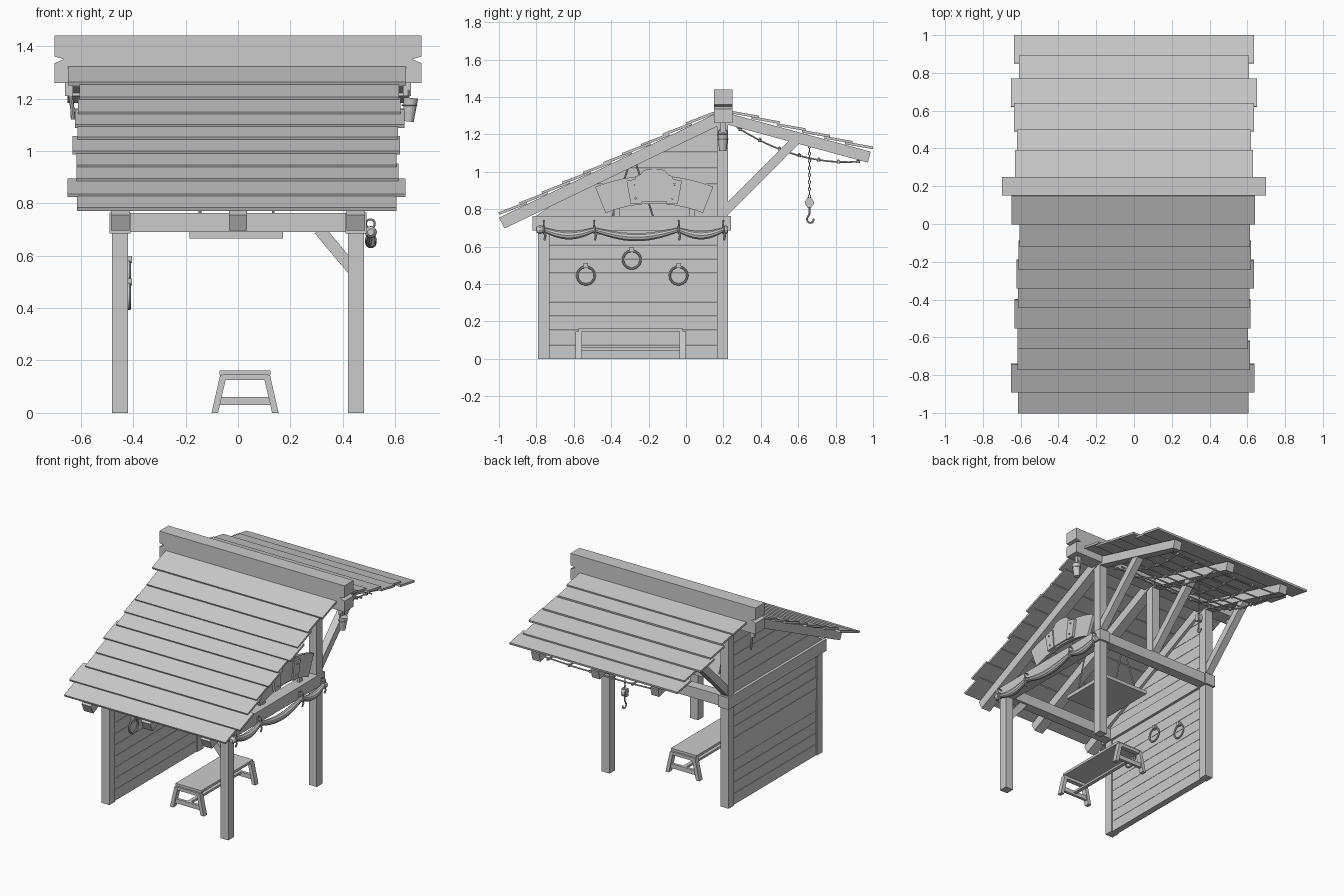
import bpy, bmesh, math, random
from mathutils import Vector, Matrix

if "Cube" in bpy.data.objects:
    bpy.data.objects.remove(bpy.data.objects["Cube"])
random.seed(4)


def add_mesh(name, bm):
    bmesh.ops.recalc_face_normals(bm, faces=bm.faces)
    me = bpy.data.meshes.new(name)
    bm.to_mesh(me)
    bm.free()
    ob = bpy.data.objects.new(name, me)
    bpy.context.collection.objects.link(ob)
    return ob


def box(name, x0, x1, y0, y1, z0, z1):
    bm = bmesh.new()
    m = Matrix.Translation(((x0 + x1) / 2, (y0 + y1) / 2, (z0 + z1) / 2)) @ Matrix.Diagonal((x1 - x0, y1 - y0, z1 - z0, 1))
    bmesh.ops.create_cube(bm, size=1, matrix=m)
    return add_mesh(name, bm)


def beam(name, p, q, w, h):
    """Bar from p to q, w wide sideways and h high."""
    p, q = Vector(p), Vector(q)
    d = q - p
    bm = bmesh.new()
    m = Matrix.Translation((p + q) / 2) @ d.to_track_quat('Y', 'Z').to_matrix().to_4x4() @ Matrix.Diagonal((w, d.length, h, 1))
    bmesh.ops.create_cube(bm, size=1, matrix=m)
    return add_mesh(name, bm)


def prism(name, pts, axis, a, b):
    """Extrude a 2D outline along x (outline in y,z) or y (outline in x,z)."""
    bm = bmesh.new()
    put = (lambda u, v, t: (t, u, v)) if axis == 'x' else (lambda u, v, t: (u, t, v))
    f = bm.faces.new([bm.verts.new(put(u, v, a)) for u, v in pts])
    r = bmesh.ops.extrude_face_region(bm, geom=[f])
    vs = [e for e in r['geom'] if isinstance(e, bmesh.types.BMVert)]
    bmesh.ops.translate(bm, vec=(b - a, 0, 0) if axis == 'x' else (0, b - a, 0), verts=vs)
    return add_mesh(name, bm)


def tube(name, pts, r, radii=None, closed=False, res=2):
    cu = bpy.data.curves.new(name, 'CURVE')
    cu.dimensions = '3D'
    cu.bevel_depth, cu.bevel_resolution, cu.use_fill_caps = r, res, True
    sp = cu.splines.new('POLY')
    sp.points.add(len(pts) - 1)
    for i, p in enumerate(pts):
        sp.points[i].co = (*p, 1)
        sp.points[i].radius = radii[i] if radii else 1
    sp.use_cyclic_u = closed
    ob = bpy.data.objects.new(name, cu)
    bpy.context.collection.objects.link(ob)
    bpy.ops.object.select_all(action='DESELECT')
    ob.select_set(True)
    bpy.context.view_layer.objects.active = ob
    bpy.ops.object.convert(target='MESH')
    bpy.ops.object.shade_smooth_by_angle()
    return bpy.context.object


def ring(name, c, R, r, u, v, n=24, sv=1):
    c, u, v = Vector(c), Vector(u), Vector(v)
    pts = [c + u * R * math.cos(2 * math.pi * i / n) + v * R * sv * math.sin(2 * math.pi * i / n) for i in range(n)]
    return tube(name, pts, r, closed=True)


def cone(name, c, r0, r1, h, n=16, rot=None):
    bm = bmesh.new()
    m = Matrix.Translation(c) @ (rot or Matrix.Identity(4))
    bmesh.ops.create_cone(bm, cap_ends=True, segments=n, radius1=r0, radius2=r1, depth=h, matrix=m)
    return add_mesh(name, bm)


X, Y, Z = (1, 0, 0), (0, 1, 0), (0, 0, 1)
front_z = lambda y: 0.755 + 0.48 * (y + 1)
back_z = lambda y: 1.31 - 0.27 * (y - 0.245)

# timber frame
for s in (-1, 1):
    x = 0.45 * s
    box('front_post', x - .03, x + .03, -.79, -.73, 0, .69)
    box('rear_post', x - .03, x + .03, .165, .225, 0, 1.27)
    box('side_beam', x - .04, x + .04, -.82, .24, .685, .765)
box('center_post', -.03, .03, .165, .225, .76, 1.27)
box('front_cross_beam', -.42, .42, -.795, -.725, .69, .763)
box('rear_cross_beam', -.42, .42, .16, .23, .69, .763)
beam('corner_brace', (.31, -.76, .70), (.44, -.76, .545), .04, .045)
for x in (-.45, 0, .45):
    beam('front_rafter', (x, -.985, front_z(-.985) - .036), (x, .2, front_z(.2) - .036), .07, .065)
    beam('rear_rafter', (x, .2, back_z(.2) - .033), (x, .98, back_z(.98) - .033), .06, .06)
    beam('rear_brace', (x, .19, .77), (x, .585, 1.165), .05, .05)

# notched ridge beam
ridge = [(.70, 1.26), (.70, 1.335), (.665, 1.35), (.70, 1.36), (.70, 1.44)]
prism('ridge_beam', ridge + [(-x, z) for x, z in reversed(ridge)], 'y', .15, .248)

# overlapping roof planks
halves = [.61, .645, .615, .61, .625, .612, .628, .615, .61, .645]
edges = [-1, -.89, -.77, -.66, -.55, -.44, -.34, -.24, -.12, 0]
for h, y in zip(halves, edges):
    e = min(y + .15, .17)
    j = random.uniform(-.008, .008)
    beam('front_roof_plank', (j, y, front_z(y) + .022), (j, e, front_z(e) + .008), 2 * h, .014)
for h, y in zip([.635, .61, .65, .635, .62, .63], [1, .89, .77, .64, .5, .39]):
    e = max(y - .15, .235)
    beam('rear_roof_plank', (0, y, back_z(y) + .022), (0, e, back_z(e) + .008), 2 * h, .014)

# plank wall on the left, with gable above
for i in range(9):
    o = random.uniform(0, .005)
    box('wall_plank', -.47 - o, -.428, -.735, .17, i * .0765, (i + 1) * .0765 - .002)
for i in range(6):
    z0 = .765 + i * .085
    z1 = min(z0 + .083, 1.262)
    ya, yb = [(z + .06 - .755) / .48 - 1 for z in (z0, z1)]
    prism('gable_plank', [(max(ya, -.8), z0), (.17, z0), (.17, z1), (min(yb, .165), z1)], 'x', -.47, -.435)

# iron rings on the inner wall
for y, z in ((-.535, .445), (-.29, .53), (-.04, .445)):
    ring('wall_ring', (-.415, y, z), .047, .006, Y, Z)
    box('ring_staple', -.43, -.405, y - .012, y + .012, z + .042, z + .068)

# bench with splayed legs
box('bench_seat', -.07, .125, -.575, -.015, .145, .162)
for y in (-.59, -.035):
    for s in (-1, 1):
        c = .027
        prism('bench_leg', [(c + s * .128, 0), (c + s * .103, 0), (c + s * .07, .145), (c + s * .095, .145)], 'y', y, y + .035)
    box('bench_rung', -.075, .13, y + .008, y + .027, .03, .06)
    box('bench_cleat', -.06, .115, y + .002, y + .033, .125, .146)
box('bench_stretcher', .015, .04, -.57, -.02, .045, .06)

# hanging shelf under the front roof
box('hanging_shelf', -.185, .172, -.475, -.095, .665, .69)
for x in (-.145, .135):
    for y in (-.42, -.15):
        tube('shelf_rope', [(x, y, .68), (x, -.285, front_z(-.285))], .005)

# arched sign on the right side
A = [math.radians(-21.8 + 43.6 * i / 12) for i in range(13)]
arc = lambda R, a: (-.17 + R * math.sin(a), .13 + R * math.cos(a))
prism('sign_board', [arc(.70, a) for a in A] + [arc(.85, a) for a in reversed(A)], 'x', .45, .472)
bump = [(-.10, .84), (-.10, .975), (-.075, .985), (-.055, 1.01), (0, 1.018)]
prism('sign_plaque', [(-.17 + u, v) for u, v in bump] + [(-.17 - u, v) for u, v in reversed(bump[:-1])], 'x', .455, .482)
for s in (-1, 1):
    a0, a1 = s * math.radians(5.2), s * math.radians(10.2)
    prism('sign_strap', [arc(.705, a0), arc(.84, a0), arc(.835, a1), arc(.71, a1)], 'x', .468, .49)
    for R in (.735, .81):
        y, z = arc(R, s * math.radians(7.7))
        cone('sign_nail', (.492, y, z), .006, .005, .008, 8, Matrix.Rotation(math.pi / 2, 4, 'Y'))
    y = -.17 + s * .2
    box('sign_support', .435, .455, y - .015, y + .015, .75, .84)

# rolled cloth swag tied along the right beam
ties = [-.76, -.49, -.04, .2]
pts, rad = [], []
spans = list(zip([-.80] + ties, ties + [.225], [.0, .03, .04, .03, .0]))
for a, b, sag in spans:
    for i in range(9):
        t = i / 9
        w = math.sin(math.pi * t)
        pts.append((.507, a + (b - a) * t, .69 - sag * w))
        rad.append(.65 + .5 * w)
tube('cloth_swag', pts, .02, rad, res=3)
for y in ties:
    ring('swag_tie', (.507, y, .69), .018, .005, X, Z, 12)
    ring('swag_loop', (.505, y, .722), .017, .004, X, Z, 12)
    tube('swag_tail', [(.51, y, .69), (.518, y + .008, .66), (.512, y + .003, .635)], .006)

# rope net under the rear roof
def net_z(y):
    t = (y - .27) / .66
    return 1.24 - .185 * t - .24 * t * (1 - t)
for i in range(6):
    x = -.40 + .16 * i
    tube('net_rope_long', [(x, .27 + .055 * k, net_z(.27 + .055 * k)) for k in range(13)], .005, res=1)
for k in range(7):
    y = .29 + .105 * k
    z = net_z(y)
    tube('net_rope_cross', [(-.44, y, z + .01), (-.2, y, z), (.2, y, z), (.44, y, z + .01)], .005, res=1)
    for i in range(6):
        cone('net_knot', (-.40 + .16 * i, y, z), .009, .009, .016, 6)

# chain, pulley and hook
for i in range(15):
    ring('chain_link', (0, .66, 1.135 - i * .019), .006, .002, X if i % 2 else Y, Z, 10, 1.8)
cone('pulley', (0, .66, .835), .024, .024, .026, 16, Matrix.Rotation(math.pi / 2, 4, 'Y'))
box('pulley_block', -.018, .018, .648, .672, .81, .862)
hook = [(0, .66, .81), (0, .66, .775)] + [(0, .665 + .018 * math.cos(a), .747 + .02 * math.sin(a)) for a in [math.radians(130 + 24 * i) for i in range(11)]]
tube('hook', hook, .005)

# bucket and pegs under the ridge ends
for s in (-1, 1):
    box('ridge_peg', s * .645 - .015, s * .645 + .015, .185, .21, 1.21, 1.262)
ring('bucket_handle', (.652, .197, 1.205), .024, .003, Y, Z, 16, 1.2)
cone('bucket', (.655, .197, 1.157), .02, .028, .09, 16, Matrix.Rotation(.1, 4, 'Y'))
ring('bucket_hoop', (.655, .197, 1.175), .0275, .003, X, Y, 16)
tube('peg_rope', [(-.64, .197, 1.22), (-.632, .197, 1.16), (-.63, .2, 1.12)], .008)
